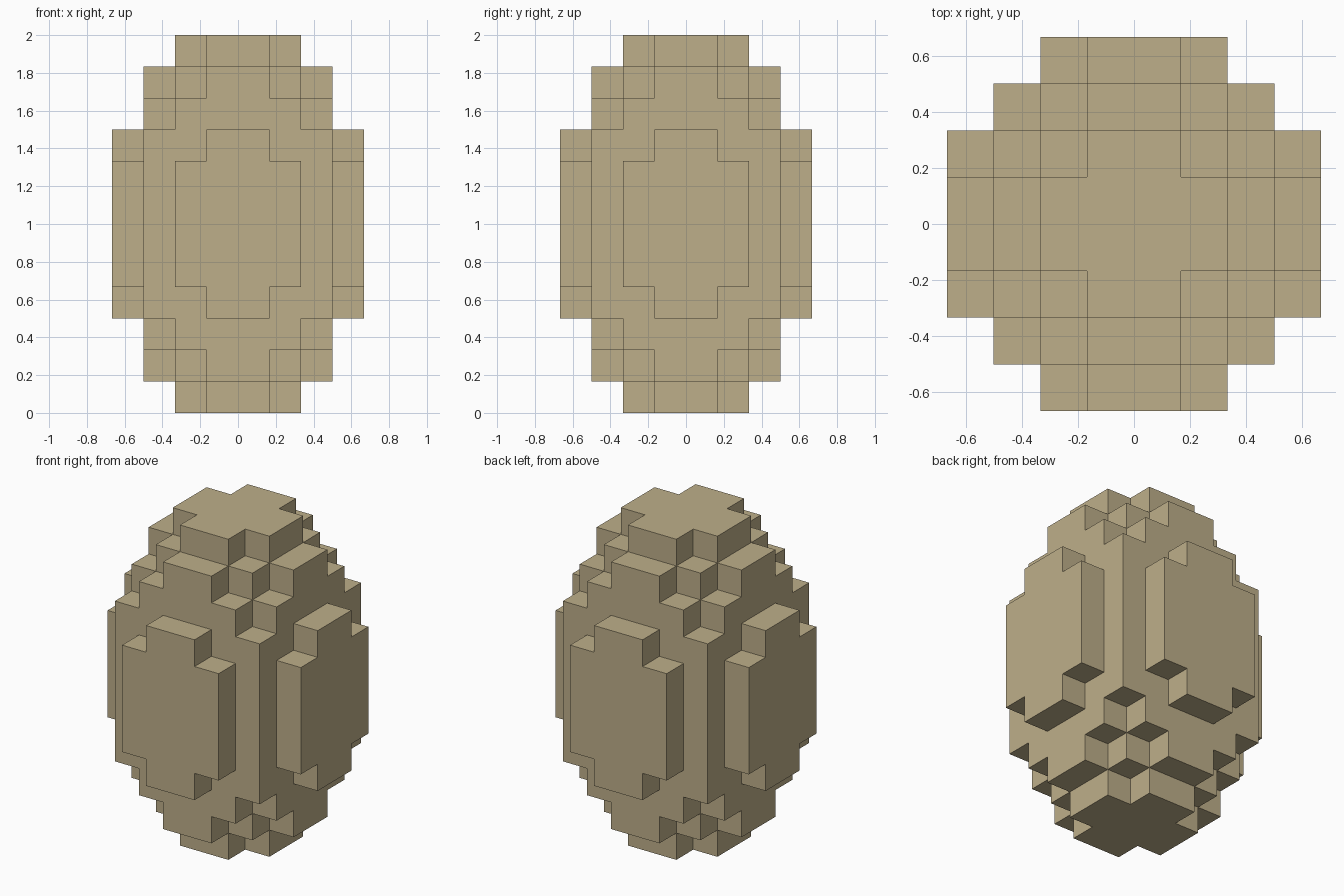
import bpy
import bmesh
import math
from mathutils import Vector

cube = bpy.data.objects.get("Cube")
if cube:
    bpy.data.objects.remove(cube, do_unlink=True)

UNIT = 1 / 6  # block size: the egg is 12 blocks tall

# Half width in x of each block row, counted outward in y from the centre;
# one list per layer, from the middle of the egg up to the tip
LAYERS = [
    [4, 4, 3, 2],
    [4, 4, 3, 2],
    [4, 3, 3, 1],
    [3, 3, 2],
    [3, 2, 1],
    [2, 1],
]


def mirror_index(n):
    """Distance of block n from the centre plane, the same on both sides."""
    return n if n >= 0 else -n - 1


def filled(x, y, z):
    i, j, k = (mirror_index(n) for n in (x, y, z))
    return k < len(LAYERS) and j < len(LAYERS[k]) and i < LAYERS[k][j]


# Shell colour
shell = bpy.data.materials.new("sandy tan")
shell.use_nodes = True
colour = (0.515, 0.429, 0.254, 1)
shell.diffuse_color = colour
bsdf = shell.node_tree.nodes["Principled BSDF"]
bsdf.inputs["Base Color"].default_value = colour
bsdf.inputs["Roughness"].default_value = 0.9

# Stepped egg: only the exposed block sides are made
bm = bmesh.new()
for x in range(-4, 4):
    for y in range(-4, 4):
        for z in range(-6, 6):
            if not filled(x, y, z):
                continue
            centre = Vector((x + 0.5, y + 0.5, z + 6.5))
            for axis in range(3):
                for sign in (-1, 1):
                    step = [0, 0, 0]
                    step[axis] = sign
                    if filled(x + step[0], y + step[1], z + step[2]):
                        continue
                    n = Vector(step) / 2
                    u = Vector((n.y, n.z, n.x))
                    v = n.cross(u) * 2
                    corners = (n - u - v, n + u - v, n + u + v, n - u + v)
                    bm.faces.new([bm.verts.new((centre + c) * UNIT) for c in corners])

# Weld the sides and merge coplanar ones into clean flat panels
bmesh.ops.remove_doubles(bm, verts=bm.verts, dist=0.001)
bmesh.ops.recalc_face_normals(bm, faces=bm.faces)
bmesh.ops.dissolve_limit(bm, angle_limit=math.radians(1), verts=bm.verts, edges=bm.edges)

mesh = bpy.data.meshes.new("egg")
bm.to_mesh(mesh)
bm.free()
mesh.materials.append(shell)
egg = bpy.data.objects.new("egg", mesh)
bpy.context.collection.objects.link(egg)
